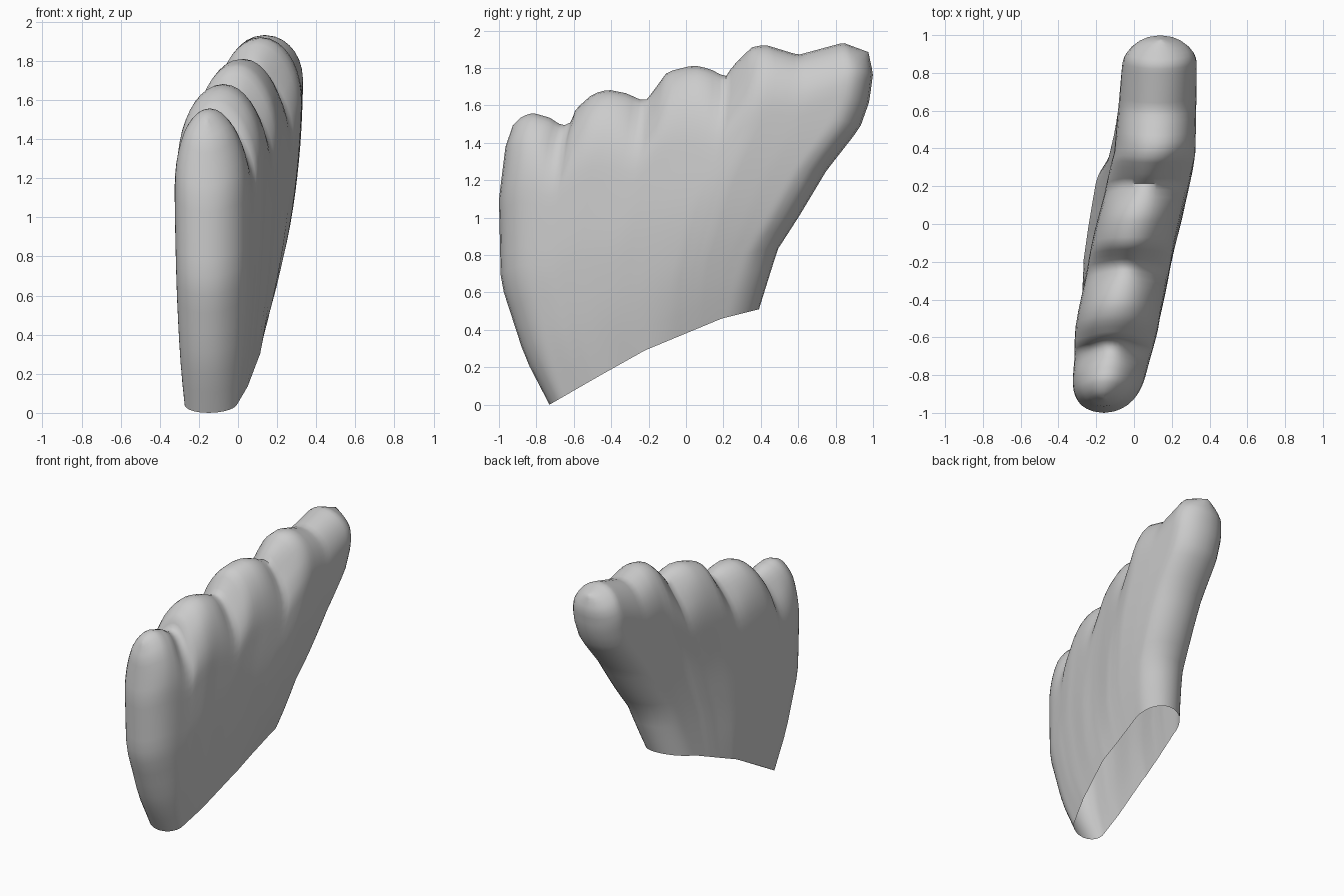
import bpy, bmesh, math

if "Cube" in bpy.data.objects:
    bpy.data.objects.remove(bpy.data.objects["Cube"])

# Side outline of the paw as (y, z) edges
BASE = [(-.73, 0), (-.47, .15), (-.22, .29), (.19, .46), (.39, .51)]
FRONT = [(-.73, 0), (-.86, .25), (-.99, .65), (-1, 1.1), (-.965, 1.38), (-.925, 1.495)]
BACK = [(.39, .51), (.49, .83), (.6, 1.0), (.75, 1.25), (.93, 1.48), (.98, 1.62), (1, 1.77), (.975, 1.885)]
TOES = [(-.925, 1.495), (-.88, 1.54), (-.82, 1.56), (-.73, 1.535), (-.66, 1.49), (-.615, 1.51),
        (-.59, 1.58), (-.5, 1.66), (-.42, 1.685), (-.32, 1.665), (-.22, 1.62), (-.18, 1.67),
        (-.1, 1.78), (.04, 1.815), (.13, 1.795), (.21, 1.75), (.25, 1.81), (.35, 1.91), (.42, 1.925),
        (.6, 1.87), (.84, 1.935), (.975, 1.885)]
CLEFTS = [(-.64, .08), (-.21, .09), (.22, .09)]   # y, width


def along(points, t):
    """Point at fraction t of a polyline's length."""
    lengths = [math.dist(a, b) for a, b in zip(points, points[1:])]
    rest = t * sum(lengths)
    for a, b, l in zip(points, points[1:], lengths):
        if rest <= l:
            return tuple(p + (q - p) * rest / l for p, q in zip(a, b))
        rest -= l
    return points[-1]


def ramp(table, x):
    """Linear lookup in (x, value) pairs."""
    if x <= table[0][0]:
        return table[0][1]
    for (x0, a), (x1, b) in zip(table, table[1:]):
        if x <= x1:
            return a + (b - a) * (x - x0) / (x1 - x0)
    return table[-1][1]


def rounding(d, r, power=2.1):
    """Rounded edge profile, 0 at the rim and 1 from distance r inwards."""
    return math.sqrt(max(0, 1 - (1 - min(max(d, 0) / r, 1)) ** power))


def patch(s, v):
    """Side plane point between the four outline edges."""
    lo, hi, fr, ba = along(BASE, s), along(TOES, s), along(FRONT, v), along(BACK, v)
    return tuple((1 - v) * lo[i] + v * hi[i] + (1 - s) * fr[i] + s * ba[i]
                 - (1 - s) * ((1 - v) * BASE[0][i] + v * TOES[0][i])
                 - s * ((1 - v) * BASE[-1][i] + v * TOES[-1][i]) for i in (0, 1))


def section(s, v):
    """Centre x, half thickness and side plane point."""
    y, z = patch(s, v)
    tip = patch(s, 1)
    low = ramp([(0, -.15), (.22, -.115), (.47, -.08), (.65, -.06), (1, -.01)], s)
    high = ramp([(-.9, -.16), (-.4, -.075), (0, .01), (.4, .115), (.9, .14)], tip[0])
    thick_low = ramp([(0, .12), (.22, .165), (.5, .19), (1, .165)], s)
    thick_high = ramp([(0, .175), (.25, .22), (.7, .218), (1, .192)], s)
    blend = 1 - (1 - v) ** 3
    half = thick_low + (thick_high - thick_low) * blend
    half *= rounding(math.dist((y, z), patch(0, v)), .08 + .12 * blend)
    half *= rounding(math.dist((y, z), patch(1, v)), .2 - .06 * v)
    d = math.dist((y, z), tip)
    half *= rounding(d, ramp([(-.9, .4), (.2, .44), (.5, .32), (.95, .22)], tip[0]))
    groove = max(math.exp(-((tip[0] - c) / w) ** 2) for c, w in CLEFTS)
    half *= 1 - .27 * groove * math.exp(-(d / .18) ** 2)
    return low + (high - low) * (1 - (1 - v) ** 2.4), half, y, z


# Paw: two mirrored skins meeting along the rounded rim, open at the ankle
NS, NV = 64, 22
bm = bmesh.new()
grids = {1: [], -1: []}
for i in range(NS + 1):
    t = i / NS
    s = .55 * t + .45 * (1 - math.cos(math.pi * t)) / 2
    if t < .06 or t > .94:
        e = min(t, 1 - t) / .06
        edge = .55 * .06 + .45 * (1 - math.cos(math.pi * .06)) / 2
        s = edge * e ** 1.6 if t < .5 else 1 - edge * e ** 1.6
    cols = {1: [], -1: []}
    for j in range(NV + 1):
        v = 1 - (1 - j / NV) ** 1.7
        x, half, y, z = section(s, v)
        for side in (1, -1):
            if side == -1 and (i in (0, NS) or j == NV):
                cols[-1].append(cols[1][j])
            else:
                cols[side].append(bm.verts.new((x + side * half, y, z)))
    for side in (1, -1):
        grids[side].append(cols[side])
for side, g in grids.items():
    for a, b in zip(g, g[1:]):
        for j in range(NV):
            quad = (a[j], b[j], b[j + 1], a[j + 1])
            bm.faces.new(quad if side == 1 else quad[::-1])
mesh = bpy.data.meshes.new("paw")
bm.to_mesh(mesh)
bm.free()

grey = bpy.data.materials.new("grey")
grey.diffuse_color = (.6, .6, .6, 1)
grey.use_nodes = True
grey.node_tree.nodes["Principled BSDF"].inputs["Base Color"].default_value = grey.diffuse_color
mesh.materials.append(grey)
paw = bpy.data.objects.new("paw", mesh)
bpy.context.collection.objects.link(paw)
bpy.context.view_layer.objects.active = paw
paw.select_set(True)
bpy.ops.object.shade_smooth_by_angle(angle=math.radians(60))
